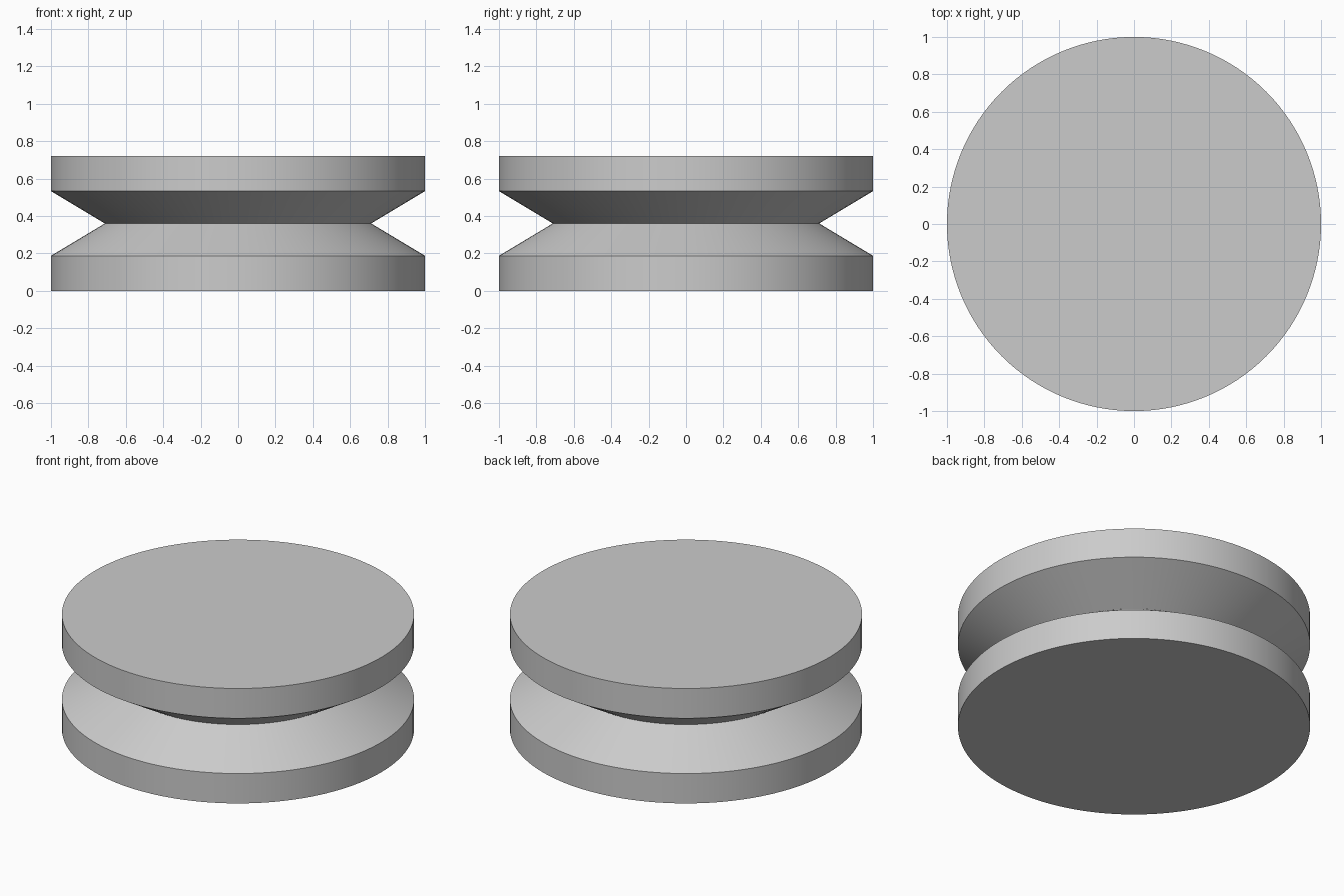
import bpy
import bmesh
import math

cube = bpy.data.objects.get("Cube")
if cube:
    bpy.data.objects.remove(cube, do_unlink=True)

SEGMENTS = 128
# Half-section (radius, height) of the grooved wheel, bottom to top
PROFILE = [(1, 0), (1, 0.187), (0.712, 0.36), (1, 0.533), (1, 0.72)]

grey = bpy.data.materials.new("plain grey")
grey.use_nodes = True
colour = (0.6, 0.6, 0.6, 1)
grey.diffuse_color = colour
grey.node_tree.nodes["Principled BSDF"].inputs["Base Color"].default_value = colour

# Lathe the profile into rings, bridge them and cap both ends
bm = bmesh.new()
rings = []
for radius, height in PROFILE:
    angles = [math.tau * i / SEGMENTS for i in range(SEGMENTS)]
    rings.append([bm.verts.new((radius * math.cos(a), radius * math.sin(a), height))
                  for a in angles])
for low, high in zip(rings, rings[1:]):
    for i in range(SEGMENTS):
        j = (i + 1) % SEGMENTS
        bm.faces.new((low[i], low[j], high[j], high[i]))
bm.faces.new(reversed(rings[0]))
bm.faces.new(rings[-1])

mesh = bpy.data.meshes.new("grooved_wheel")
bm.to_mesh(mesh)
bm.free()
mesh.materials.append(grey)
wheel = bpy.data.objects.new("grooved_wheel", mesh)
bpy.context.collection.objects.link(wheel)

# Smooth around the wheel, crisp at the rims and groove
bpy.ops.object.select_all(action="DESELECT")
wheel.select_set(True)
bpy.context.view_layer.objects.active = wheel
bpy.ops.object.shade_smooth_by_angle(angle=math.radians(25))
